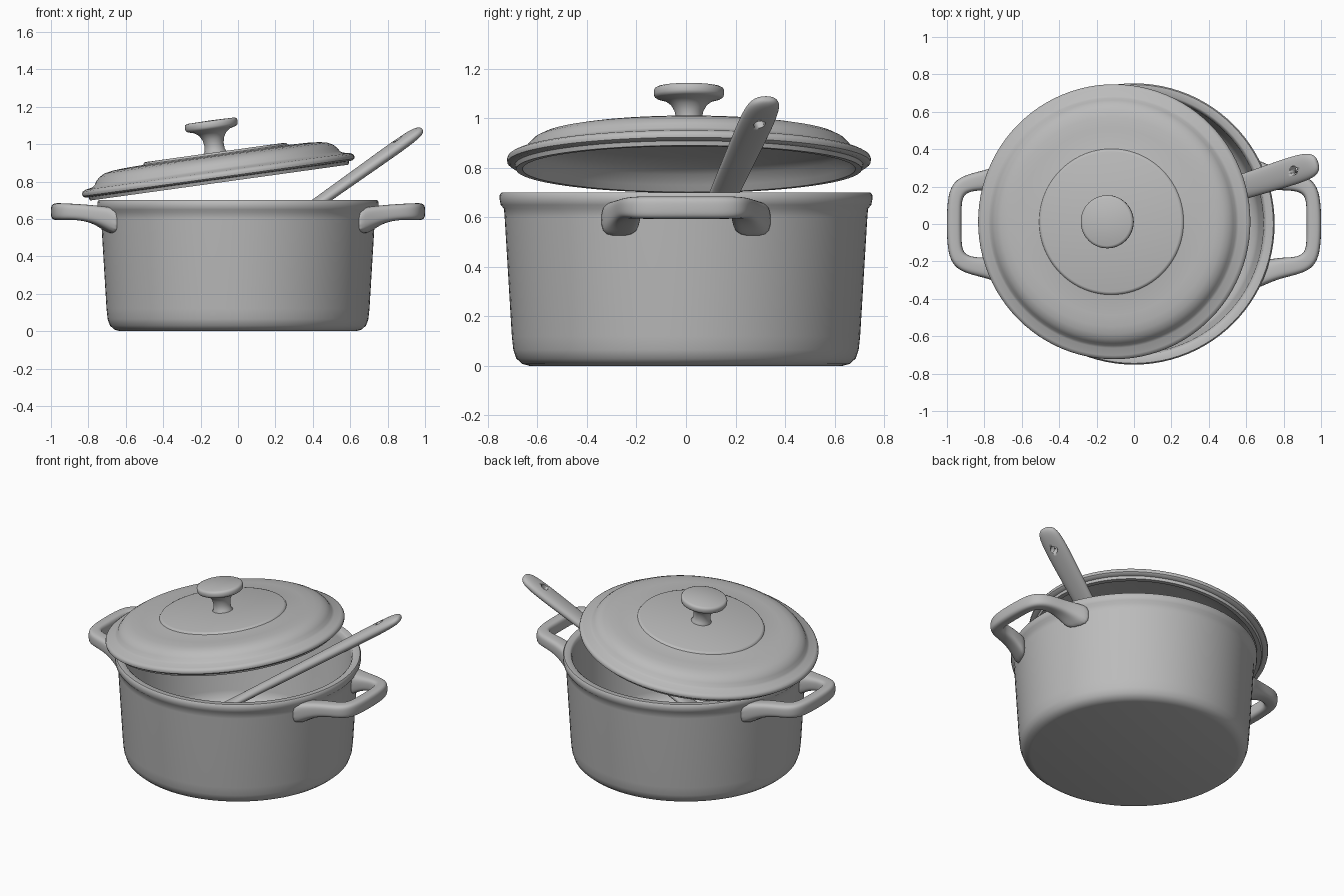
import bpy, bmesh, math
from mathutils import Vector, Matrix

if "Cube" in bpy.data.objects:
    bpy.data.objects.remove(bpy.data.objects["Cube"])

# One matte grey for every part
grey = bpy.data.materials.new("plain_grey")
grey.use_nodes = True
grey.diffuse_color = (0.5, 0.5, 0.5, 1)
grey.node_tree.nodes["Principled BSDF"].inputs["Base Color"].default_value = (0.5, 0.5, 0.5, 1)


def finish(name, bm, angle=40, subsurf=0):
    """Turn a bmesh into a shaded object."""
    bmesh.ops.recalc_face_normals(bm, faces=bm.faces)
    mesh = bpy.data.meshes.new(name)
    bm.to_mesh(mesh)
    bm.free()
    mesh.materials.append(grey)
    obj = bpy.data.objects.new(name, mesh)
    bpy.context.collection.objects.link(obj)
    bpy.ops.object.select_all(action='DESELECT')
    obj.select_set(True)
    bpy.context.view_layer.objects.active = obj
    if subsurf:
        mod = obj.modifiers.new("smooth", 'SUBSURF')
        mod.levels = mod.render_levels = subsurf
        bpy.ops.object.modifier_apply(modifier=mod.name)
    bpy.ops.object.shade_smooth_by_angle(angle=math.radians(angle))
    return obj


def lathe(name, profile, steps=96):
    """Spin an (r, z) profile around z."""
    bm = bmesh.new()
    verts = [bm.verts.new((r, 0, z)) for r, z in profile]
    edges = [bm.edges.new(pair) for pair in zip(verts, verts[1:])]
    bmesh.ops.spin(bm, geom=verts + edges, cent=(0, 0, 0), axis=(0, 0, 1),
                   angle=math.tau, steps=steps)
    bmesh.ops.remove_doubles(bm, verts=bm.verts, dist=1e-4)
    return finish(name, bm)


def loft(name, sections, power, subsurf=1, n=16):
    """Skin superellipse sections given as (centre, half_u, half_v)."""
    bm = bmesh.new()
    rings = []
    for c, u, v in sections:
        ring = []
        for i in range(n):
            a = math.tau * (i + 0.5) / n
            cu, sv = (math.copysign(abs(t) ** (2 / power), t) for t in (math.cos(a), math.sin(a)))
            ring.append(bm.verts.new(c + u * cu + v * sv))
        rings.append(ring)
    for a, b in zip(rings, rings[1:]):
        for i in range(n):
            j = (i + 1) % n
            bm.faces.new((a[i], a[j], b[j], b[i]))
    bm.faces.new(rings[0])
    bm.faces.new(rings[-1])
    return finish(name, bm, 60, subsurf)


# Pot: rounded base, slightly flared wall, beaded rim and hollow inside
lathe("pot_body", [
    (0, 0), (.63, 0), (.66, .008), (.685, .03), (.697, .065), (.703, .12),
    (.732, .60), (.735, .635), (.748, .65), (.752, .67), (.752, .69), (.745, .70),
    (.71, .70), (.70, .692), (.692, .66), (.668, .14), (.655, .10), (.63, .07),
    (.58, .05), (0, .05)])

# Loop handles: outer edge, inner edge, bottom and top at each station
half = [
    (.615, .365, .690, .190, .500, .660),
    (.700, .325, .745, .185, .548, .668),
    (.780, .292, .800, .178, .582, .676),
    (.880, .270, .850, .178, .595, .681),
    (.950, .240, .900, .165, .594, .684),
    (.990, .180, .920, .130, .593, .685),
    (1.002, .070, .922, .060, .593, .685)]
path = half + [(a, -b, c, -d, lo, hi) for a, b, c, d, lo, hi in reversed(half)]
for side, name in ((1, "left_handle"), (-1, "right_handle")):
    sections = []
    for xo, yo, xi, yi, lo, hi in path:
        sections.append((Vector((side * (xo + xi) / 2, (yo + yi) / 2, (lo + hi) / 2)),
                         Vector((side * (xo - xi) / 2, (yo - yi) / 2, 0)),
                         Vector((0, 0, (hi - lo) / 2))))
    loft(name, sections, 3.2, 2)

# Lid: hollow dome with a flange, locating lip and raised centre disc
lid = lathe("lid", [
    (0, .127), (.375, .127), (.384, .124), (.390, .115), (.398, .113), (.50, .110),
    (.56, .105), (.60, .097), (.63, .082), (.65, .062), (.662, .042), (.675, .032),
    (.715, .024), (.730, .016), (.735, .004), (.733, -.008), (.722, -.016),
    (.703, -.018), (.698, -.036), (.672, -.036), (.655, -.01), (.63, .03),
    (.58, .06), (.48, .078), (0, .088)])

# Knob: waisted stem under a flat round cap
knob = lathe("lid_knob", [
    (0, .11), (.062, .11), (.062, .127), (.054, .14), (.052, .17), (.058, .20),
    (.072, .225), (.095, .243), (.128, .252), (.138, .258), (.142, .268),
    (.142, .284), (.138, .293), (.128, .298), (0, .300)], 64)
for part in (lid, knob):
    part.location = (-.105, .012, .83)
    part.rotation_euler = (0, math.radians(-7.9), 0)

# Spoon: wide grip, narrowing shaft and flat paddle resting on the pot floor
along = Vector((1, .32, .71))
across = Vector((-.32, 1, 0)).normalized()
normal = along.normalized().cross(across)
base = Vector((0, .013, .383))
stations = [
    (.982, .022, .010), (.972, .048, .021), (.945, .069, .030), (.87, .077, .034),
    (.75, .074, .033), (.60, .069, .031), (.40, .062, .029), (.15, .050, .027),
    (0, .056, .025), (-.15, .10, .020), (-.30, .14, .016), (-.41, .13, .012),
    (-.45, .09, .009)]
spoon = loft("spoon", [(base + along * x, across * w, normal * t) for x, w, t in stations], 2.3, 2)

# Hanging hole drilled through the grip
rot = Matrix((across, along.normalized(), normal)).transposed().to_4x4()
bm = bmesh.new()
bmesh.ops.create_cone(bm, cap_ends=True, segments=24, radius1=.024, radius2=.024, depth=.3,
                      matrix=Matrix.Translation(base + along * .87) @ rot)
cutter = finish("hole_cutter", bm)
cutter.hide_render = True
bpy.context.view_layer.objects.active = spoon
cut = spoon.modifiers.new("hole", 'BOOLEAN')
cut.operation = 'DIFFERENCE'
cut.solver = 'EXACT'
cut.object = cutter
bpy.ops.object.modifier_apply(modifier=cut.name)
bpy.data.objects.remove(cutter)
